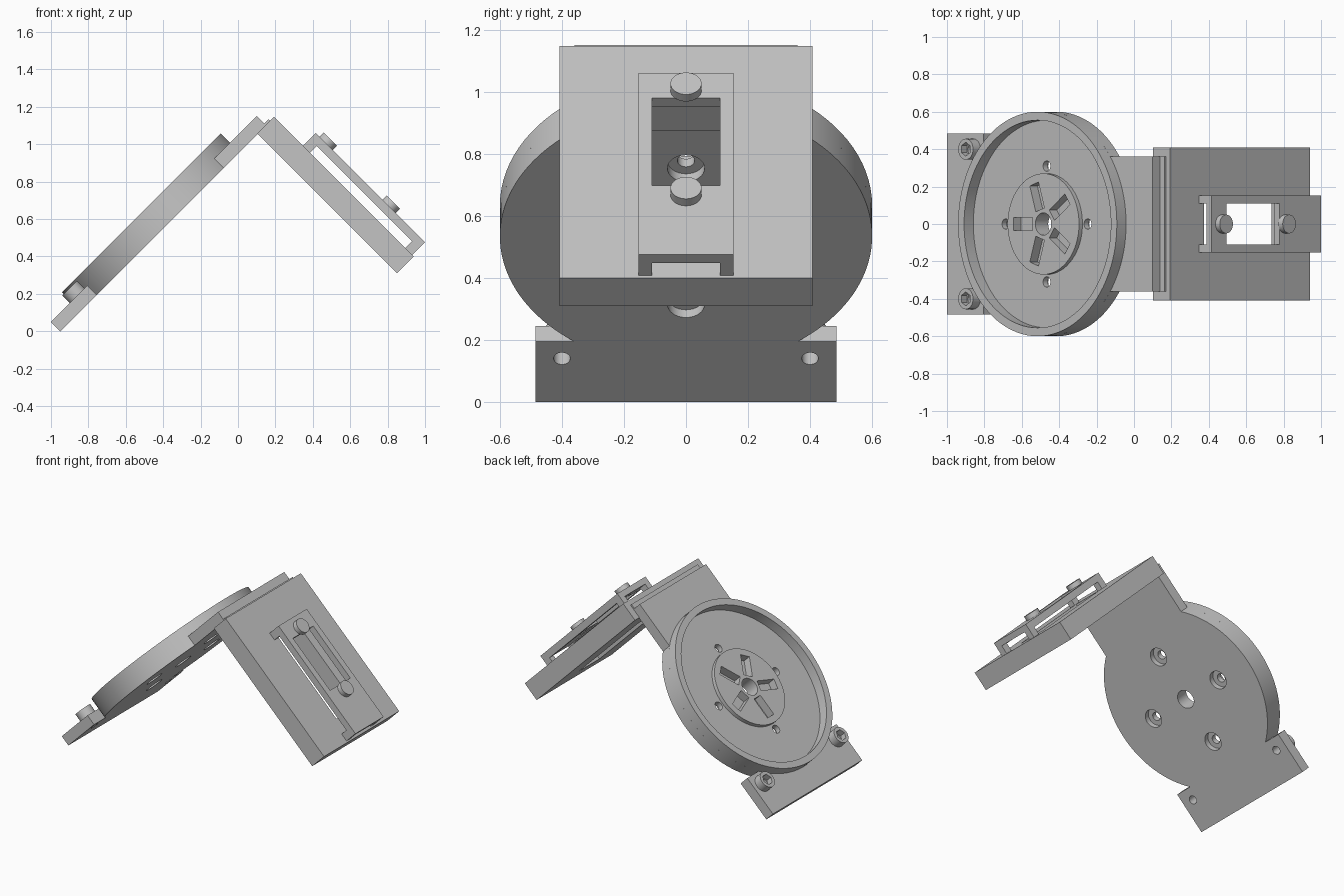
import bpy, bmesh, math
from mathutils import Matrix, Vector

default = bpy.data.objects.get("Cube")
if default:
    bpy.data.objects.remove(default, do_unlink=True)

grey = bpy.data.materials.new("plain grey")
grey.use_nodes = True
colour = (0.55, 0.55, 0.55, 1)
grey.diffuse_color = colour
grey.node_tree.nodes["Principled BSDF"].inputs["Base Color"].default_value = colour

# Tilted frame: local x runs up the dial plate, local z is its normal
TILT = Matrix.Translation((-0.475, 0, 0.475)) @ Matrix.Rotation(math.radians(-45), 4, 'Y')
THICK = 0.071        # plate thickness
DIAL = 0.083         # dial centre along local x
R = 0.6              # dial radius
parts = []


def add(name, bm, part=True):
    bmesh.ops.recalc_face_normals(bm, faces=bm.faces)
    mesh = bpy.data.meshes.new(name)
    bm.to_mesh(mesh)
    bm.free()
    mesh.materials.append(grey)
    ob = bpy.data.objects.new(name, mesh)
    bpy.context.collection.objects.link(ob)
    ob.matrix_world = TILT
    if part:
        parts.append(ob)
    return ob


def box(name, x, y, z, part=True, turn=None):
    bm = bmesh.new()
    size = [b - a for a, b in (x, y, z)]
    mid = Vector([(a + b) / 2 for a, b in (x, y, z)])
    bmesh.ops.create_cube(bm, size=1, matrix=Matrix.Translation(mid) @ Matrix.Diagonal((*size, 1)))
    if turn:
        bm.transform(turn)
    return add(name, bm, part)


def cylinder(name, r, lo, hi, at, axis='Z', sides=48, part=True):
    bm = bmesh.new()
    bmesh.ops.create_cone(bm, cap_ends=True, segments=sides, radius1=r, radius2=r, depth=hi - lo)
    bm.transform(Matrix.Translation((0, 0, (lo + hi) / 2)))
    if axis == 'X':
        bm.transform(Matrix.Rotation(math.pi / 2, 4, 'Y'))
    bm.transform(Matrix.Translation(at))
    return add(name, bm, part)


def cut(targets, cutter):
    for ob in targets:
        mod = ob.modifiers.new("cut", 'BOOLEAN')
        mod.operation, mod.solver, mod.object = 'DIFFERENCE', 'EXACT', cutter
        bpy.context.view_layer.update()
        graph = bpy.context.evaluated_depsgraph_get()
        mesh = bpy.data.meshes.new_from_object(ob.evaluated_get(graph))
        ob.modifiers.clear()
        ob.data = mesh
    bpy.data.objects.remove(cutter, do_unlink=True)


# Dial plate: foot, disc and arm in one outline
foot_angle = math.acos((-0.396 - DIAL) / R)
arm_angle = math.asin(0.36 / R)
half = [(-0.672, 0.485), (-0.396, 0.485)]
for i in range(41):
    a = foot_angle + (arm_angle - foot_angle) * i / 40
    half.append((DIAL + R * math.cos(a), R * math.sin(a)))
half.append((0.884, 0.36))
outline = half + [(x, -y) for x, y in reversed(half)]
bm = bmesh.new()
face = bm.faces.new([bm.verts.new((x, y, 0)) for x, y in outline])
ext = bmesh.ops.extrude_face_region(bm, geom=[face])
bmesh.ops.translate(bm, vec=(0, 0, THICK),
                    verts=[v for v in ext["geom"] if isinstance(v, bmesh.types.BMVert)])
plate = add("dial_plate", bm)

# Raised rim and hub
centre = (DIAL, 0, 0)
rim = cylinder("dial_rim", R, THICK, 0.141, centre, sides=96)
cut([rim], cylinder("rim_cutter", 0.555, 0, 0.3, centre, sides=96, part=False))
hub = cylinder("dial_hub", 0.27, THICK - 0.002, 0.097, centre, sides=64)
cut([plate, hub], cylinder("bore", 0.06, -0.1, 0.3, centre, part=False))

# Five spoke slots in the hub
for i in range(5):
    turn = Matrix.Translation(centre) @ Matrix.Rotation(math.pi + i * math.tau / 5, 4, 'Z')
    cut([plate, hub], box("slot", (0.08, 0.225), (-0.034, 0.034), (0.04, 0.2), False, turn))

# Four countersunk holes around the hub
for i in range(4):
    a = i * math.pi / 2
    at = (DIAL + 0.31 * math.cos(a), 0.31 * math.sin(a), 0)
    cut([plate], cylinder("hole", 0.028, -0.1, 0.2, at, sides=24, part=False))
    cut([plate], cylinder("sink", 0.06, -0.1, 0.035, at, sides=32, part=False))

# Foot bosses with hexagonal sockets
for side, label in ((1, "left"), (-1, "right")):
    at = (-0.474, side * 0.4, 0)
    boss = cylinder(label + "_foot_boss", 0.056, THICK, 0.127, at, sides=32)
    cut([boss], cylinder("socket", 0.037, 0.085, 0.2, at, sides=6, part=False))
    cut([plate, boss], cylinder("hole", 0.027, -0.1, 0.2, at, sides=24, part=False))

# Hinge tongue between the arm and the cover slab
box("hinge_tongue", (0.87, 0.916), (-0.36, 0.36), (-0.02, 0.014))

# Cover slab with its opening
OUT = 0.9475
slab = box("cover_slab", (0.82, OUT), (-0.408, 0.408), (-1.054, 0.004))
cut([slab], box("opening", (0.7, 1.2), (-0.11, 0.11), (-0.891, -0.255), False))

# Bridge bracket standing on the slab
bracket = box("bridge_bracket", (OUT, 1.043), (-0.153, 0.153), (-1.043, -0.216))
cut([bracket], box("side_gap", (0.9, 0.998), (-0.3, 0.3), (-0.99, -0.269), False))
cut([bracket], box("tunnel", (0.9, 1.004), (-0.11, 0.11), (-1.2, 0), False))
cut([bracket], box("window", (0.9, 1.2), (-0.11, 0.11), (-0.728, -0.329), False))

# Bracket bosses, trimmed with hexagonal sockets
for z, label in ((-0.295, "upper"), (-0.771, "lower")):
    at = (0, 0, z)
    boss = cylinder(label + "_bracket_boss", 0.05, 1.043, 1.075, at, 'X', 32)
    cut([boss], cylinder("socket", 0.035, 1.0, 1.2, at, 'X', 6, False))
    cut([bracket], cylinder("hole", 0.027, 0.96, 1.2, at, 'X', 24, False))

# Smooth the round walls, keep the edges sharp
bpy.ops.object.select_all(action='DESELECT')
for ob in parts:
    ob.select_set(True)
bpy.context.view_layer.objects.active = parts[0]
bpy.ops.object.shade_smooth_by_angle(angle=math.radians(30))
